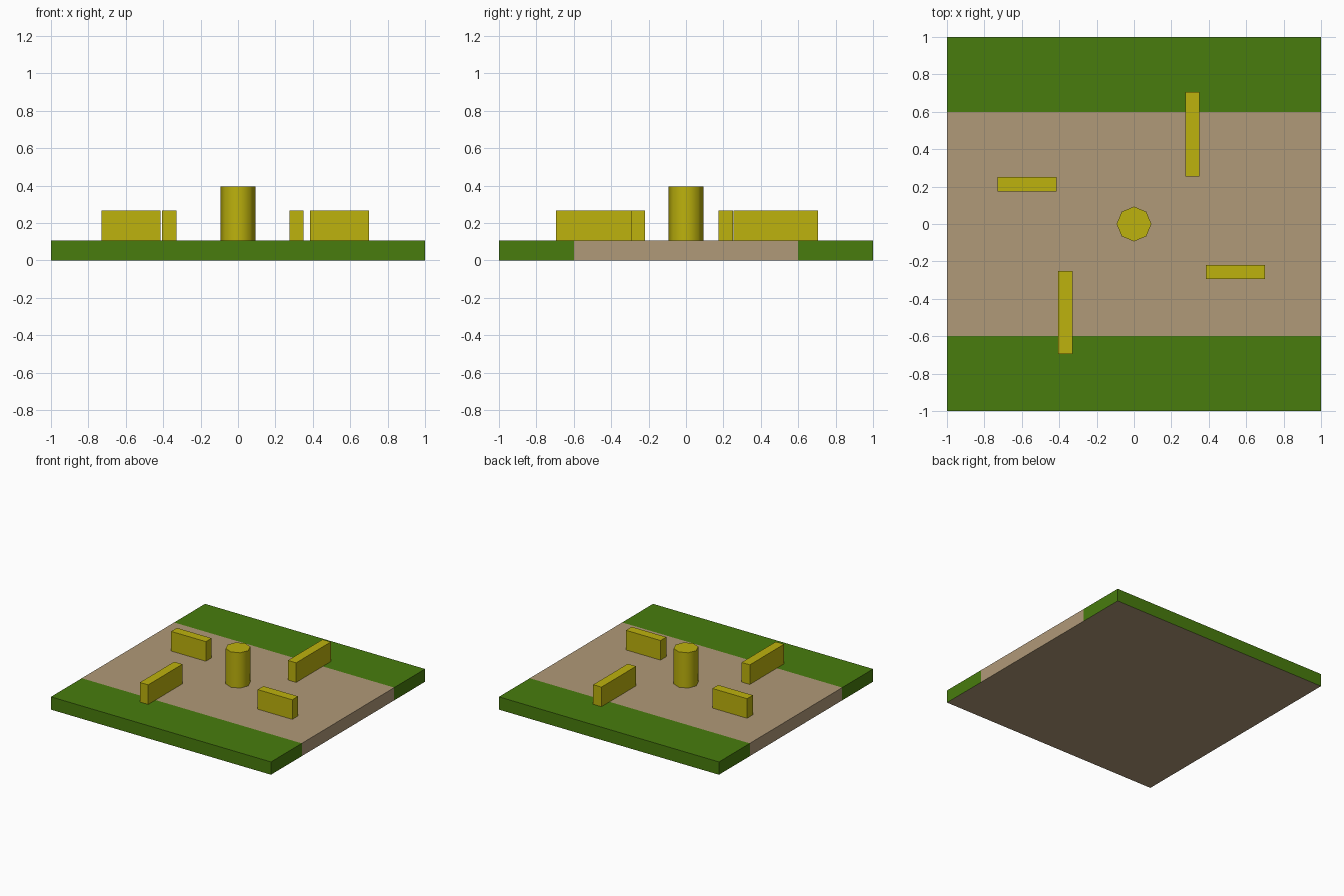
import bpy, bmesh, math
from mathutils import Vector

if "Cube" in bpy.data.objects:
    bpy.data.objects.remove(bpy.data.objects["Cube"])


def material(name, rgb):
    m = bpy.data.materials.new(name)
    m.diffuse_color = (*rgb, 1)
    m.use_nodes = True
    m.node_tree.nodes["Principled BSDF"].inputs["Base Color"].default_value = m.diffuse_color
    return m


GREEN = material("grass_green", (0.065, 0.202, 0.004))
TAN = material("path_tan", (0.434, 0.319, 0.188))
YELLOW = material("yellow", (0.509, 0.445, 0.004))
BASE_TOP = 0.105


def add_object(name, bm, *mats):
    mesh = bpy.data.meshes.new(name)
    bm.to_mesh(mesh)
    bm.free()
    for m in mats:
        mesh.materials.append(m)
    ob = bpy.data.objects.new(name, mesh)
    bpy.context.collection.objects.link(ob)
    return ob


def box(x0, x1, y0, y1, z0, z1):
    bm = bmesh.new()
    bmesh.ops.create_cube(bm, size=1)
    for v in bm.verts:
        v.co = Vector((x1 if v.co.x > 0 else x0,
                       y1 if v.co.y > 0 else y0,
                       z1 if v.co.z > 0 else z0))
    return bm


# Ground slab, cut into a tan path between green verges; underside all tan
bm = box(-1, 1, -1, 1, 0, BASE_TOP)
for y in (-0.6, 0.6):
    bmesh.ops.bisect_plane(bm, geom=bm.verts[:] + bm.edges[:] + bm.faces[:],
                           plane_co=(0, y, 0), plane_no=(0, 1, 0))
bm.normal_update()
for f in bm.faces:
    verge = abs(f.calc_center_median().y) > 0.6
    f.material_index = 0 if verge and f.normal.z > -0.5 else 1
add_object("ground_slab", bm, GREEN, TAN)

# Low walls around the middle
walls = {
    "left_wall": (-0.73, -0.415, 0.175, 0.25),
    "right_wall": (0.385, 0.70, -0.295, -0.22),
    "back_wall": (0.275, 0.35, 0.255, 0.705),
    "front_wall": (-0.405, -0.33, -0.695, -0.25),
}
for name, rect in walls.items():
    add_object(name, box(*rect, BASE_TOP, 0.266), YELLOW)

# Eight-sided centre post with smooth sides
HEIGHT = 0.29
bpy.ops.mesh.primitive_cylinder_add(vertices=8, radius=0.093, depth=HEIGHT,
                                    location=(0, 0, BASE_TOP + HEIGHT / 2))
post = bpy.context.object
post.name = "centre_post"
post.data.materials.append(YELLOW)
bpy.ops.object.shade_smooth_by_angle(angle=math.radians(50))
